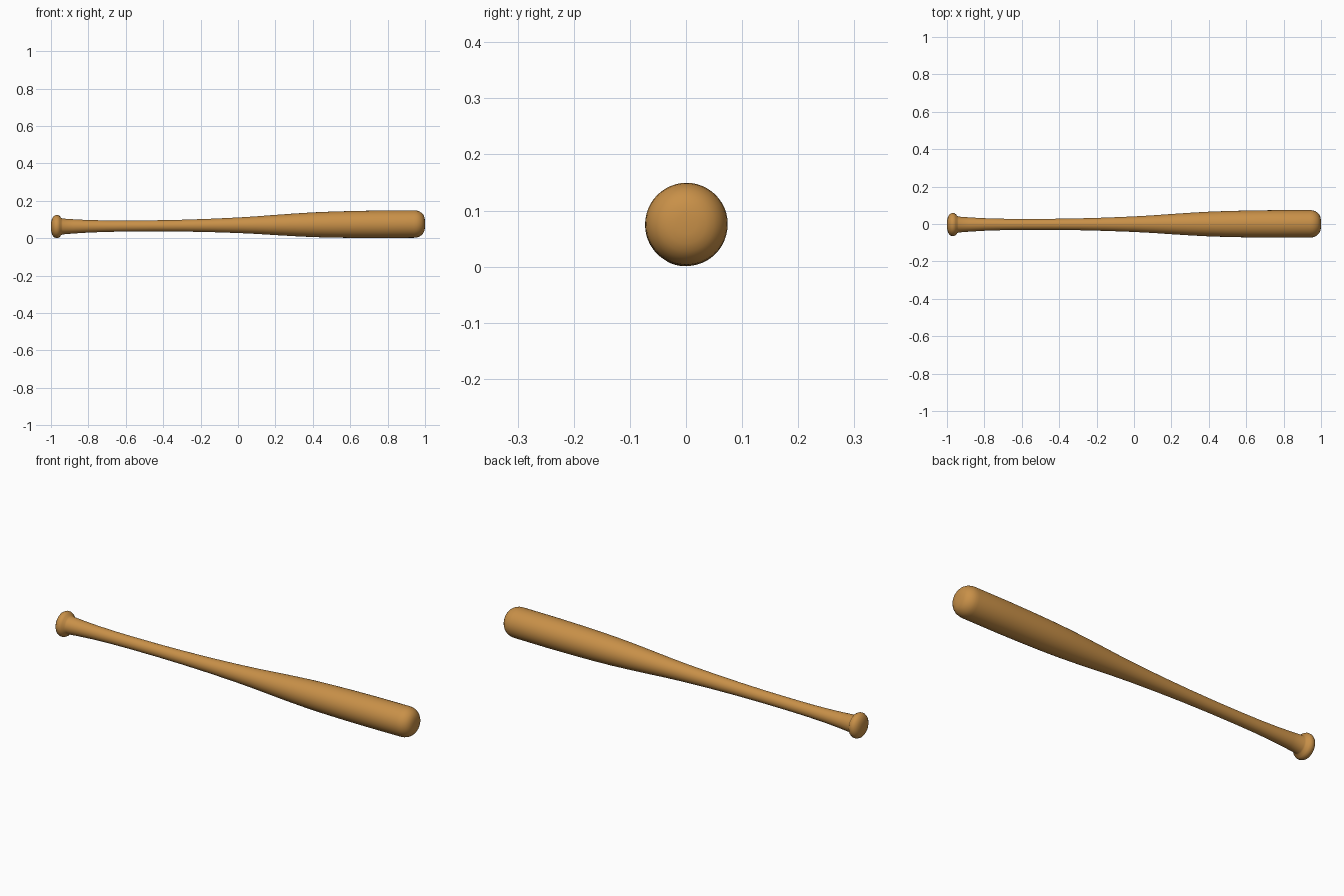
import bpy, bmesh, math
from mathutils import Vector, Matrix

if "Cube" in bpy.data.objects:
    bpy.data.objects.remove(bpy.data.objects["Cube"])

SIDES = 48

# Wood colour
wood = bpy.data.materials.new("warm wood")
wood.diffuse_color = (0.58, 0.28, 0.065, 1)
wood.use_nodes = True
wood.node_tree.nodes["Principled BSDF"].inputs["Base Color"].default_value = wood.diffuse_color

# Profile: (position along the bat, radius)
knob = [(-1.0, 0.0), (-0.999, 0.025), (-0.994, 0.043), (-0.985, 0.056),
        (-0.974, 0.0615), (-0.963, 0.0615), (-0.953, 0.056), (-0.945, 0.046)]
handle = [(-0.938, 0.0425), (-0.88, 0.038), (-0.80, 0.0335), (-0.70, 0.0305),
          (-0.60, 0.0295), (-0.45, 0.0295), (-0.30, 0.0315), (-0.15, 0.0355)]
barrel = [(0.0, 0.0415), (0.1, 0.047), (0.2, 0.054), (0.3, 0.0605), (0.4, 0.066),
          (0.5, 0.0695), (0.62, 0.072), (0.75, 0.0735), (0.94, 0.0735)]
tip = [(0.955, 0.072), (0.968, 0.068), (0.981, 0.060), (0.991, 0.049),
       (0.997, 0.035), (1.0, 0.018), (1.0, 0.0)]

# Lathe the profile around the x axis
bm = bmesh.new()
pts = [bm.verts.new((x, 0, r)) for x, r in knob + handle + barrel + tip]
edges = [bm.edges.new(p) for p in zip(pts, pts[1:])]
bmesh.ops.spin(bm, geom=pts + edges, cent=(0, 0, 0), axis=(1, 0, 0),
               angle=math.tau, steps=SIDES, use_duplicate=False)
bmesh.ops.remove_doubles(bm, verts=bm.verts, dist=0.0002)
bmesh.ops.recalc_face_normals(bm, faces=bm.faces)

# Rest it on the ground: knob and barrel both touch, so the axis tilts slightly
for v in bm.verts:
    v.co.z += 0.0705 + 0.007 * v.co.x
    v.co.y += -0.001 + 0.002 * v.co.x
low = min(v.co.z for v in bm.verts)
bmesh.ops.translate(bm, verts=bm.verts, vec=(0, 0, -low + 0.001))

mesh = bpy.data.meshes.new("baseball_bat")
bm.to_mesh(mesh)
bm.free()
mesh.materials.append(wood)
bat = bpy.data.objects.new("baseball_bat", mesh)
bpy.context.collection.objects.link(bat)

# Smooth shading, with the knob crease kept sharp
bpy.context.view_layer.objects.active = bat
bat.select_set(True)
bpy.ops.object.shade_smooth_by_angle(angle=math.radians(40))
